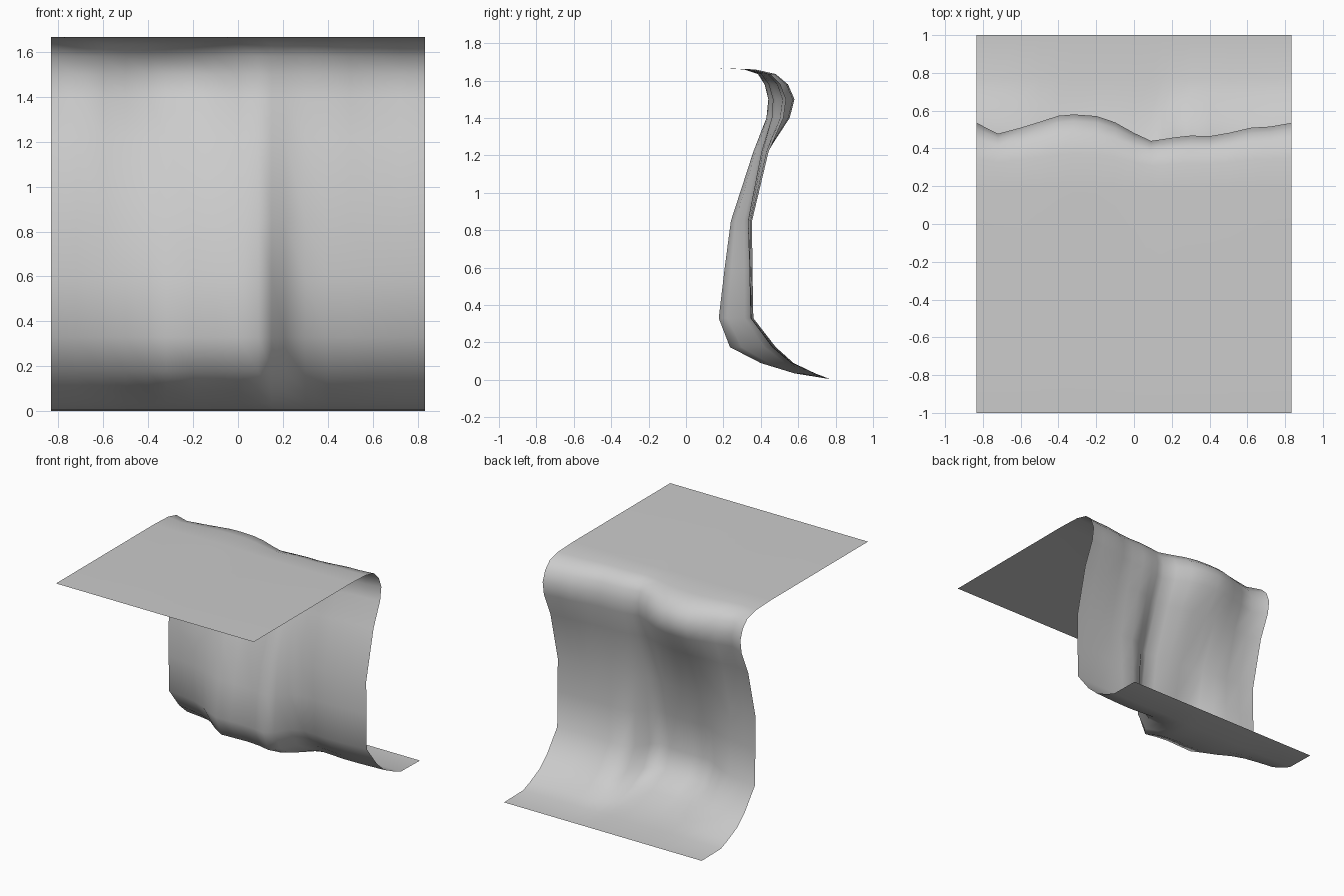
import bpy
import bmesh

cube = bpy.data.objects.get("Cube")
if cube:
    bpy.data.objects.remove(cube, do_unlink=True)

HALF_WIDTH = 0.833

# Fold depth across the width (0 = recessed, 1 = bulging): x, foot, brow
FOLDS = [
    (-0.833, 1.0, 0.68), (-0.72, 0.92, 0.27), (-0.6, 0.8, 0.5),
    (-0.5, 0.6, 0.72), (-0.4, 0.28, 0.95), (-0.32, 0.08, 1.0),
    (-0.2, 0.1, 0.94), (-0.1, 0.12, 0.7), (0.0, 0.08, 0.3),
    (0.09, 0.0, 0.0), (0.15, 0.25, 0.06), (0.21, 0.75, 0.13),
    (0.3, 1.0, 0.2), (0.4, 0.96, 0.18), (0.5, 0.92, 0.3),
    (0.62, 0.93, 0.5), (0.72, 0.96, 0.54), (HALF_WIDTH, 1.0, 0.68),
]

# Cliff profile from upper ledge to lower ground:
# height, recessed y, bulging y, share of the brow fold pattern
PROFILE = [
    (1.667, -1.0, -1.0, 1), (1.667, 0.17, 0.17, 1),
    (1.66, 0.31, 0.37, 1), (1.635, 0.385, 0.48, 1),
    (1.58, 0.42, 0.545, 1), (1.5, 0.44, 0.58, 1),
    (1.4, 0.43, 0.56, 0.95), (1.22, 0.36, 0.465, 0.7),
    (0.85, 0.24, 0.365, 0.3), (0.6, 0.207, 0.36, 0.1),
    (0.33, 0.175, 0.36, 0), (0.175, 0.235, 0.48, 0),
    (0.09, 0.4, 0.575, 0), (0.035, 0.58, 0.69, 0),
    (0.004, 0.77, 0.77, 0), (0.0, 1.0, 1.0, 0),
]

# Plain grey stone
stone = bpy.data.materials.new("grey_stone")
stone.use_nodes = True
GREY = (0.6, 0.6, 0.6, 1)
stone.diffuse_color = GREY
stone.node_tree.nodes["Principled BSDF"].inputs["Base Color"].default_value = GREY

# Loft the folded sheet, one strip of points per profile level
bm = bmesh.new()
rows = []
for z, y_in, y_out, brow_share in PROFILE:
    row = []
    for x, foot, brow in FOLDS:
        depth = foot + (brow - foot) * brow_share
        row.append(bm.verts.new((x, y_in + (y_out - y_in) * depth, z)))
    rows.append(row)
for upper, lower in zip(rows, rows[1:]):
    for i in range(len(FOLDS) - 1):
        face = bm.faces.new((upper[i], lower[i], lower[i + 1], upper[i + 1]))
        face.smooth = True
bm.normal_update()
# Ledge must face the sky
if rows[0][0].link_faces[0].normal.z < 0:
    bmesh.ops.reverse_faces(bm, faces=bm.faces[:])

mesh = bpy.data.meshes.new("cliff_sheet")
bm.to_mesh(mesh)
bm.free()
mesh.materials.append(stone)
cliff = bpy.data.objects.new("cliff_sheet", mesh)
bpy.context.collection.objects.link(cliff)
